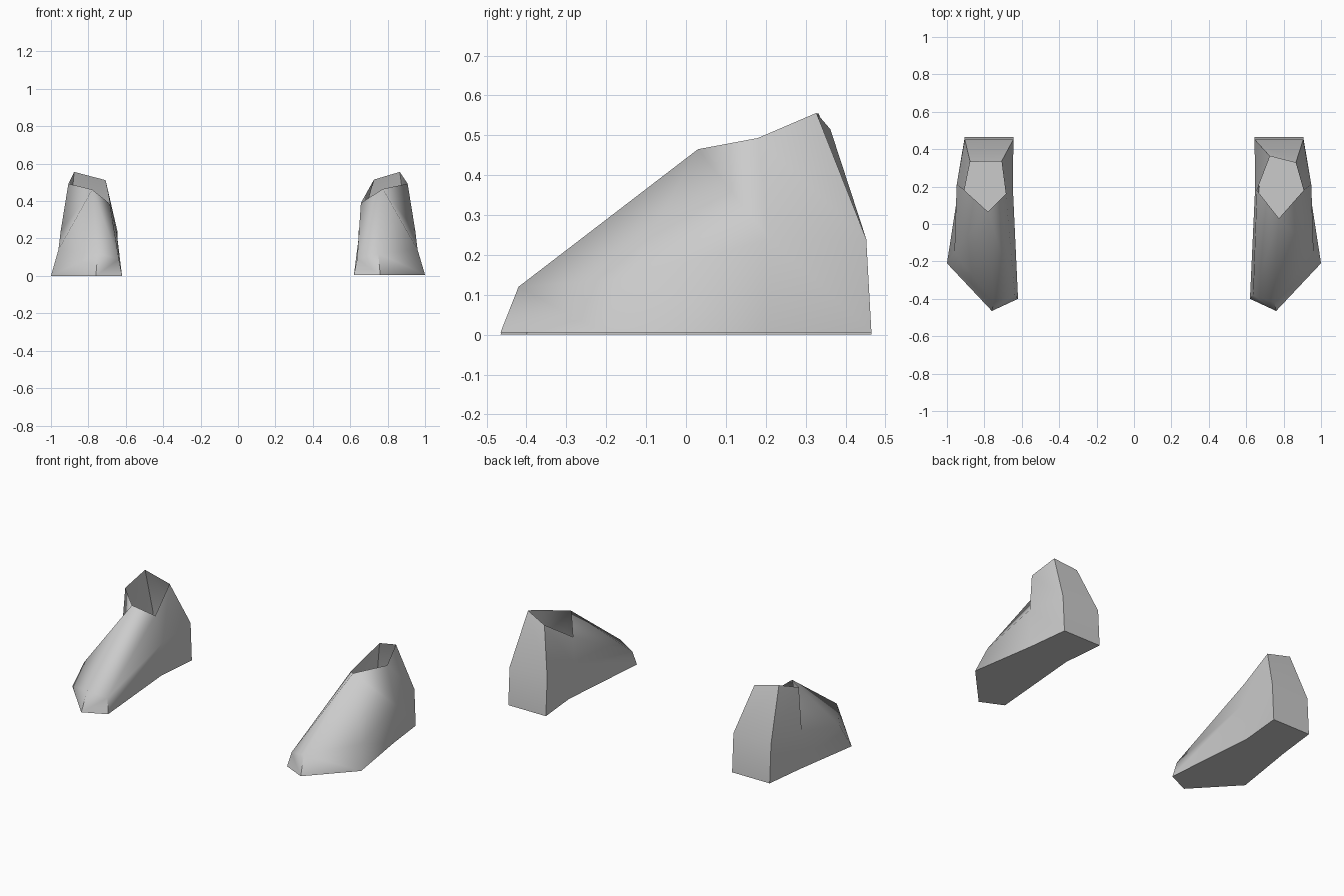
import bpy, bmesh, math

if "Cube" in bpy.data.objects:
    bpy.data.objects.remove(bpy.data.objects["Cube"])

grey = bpy.data.materials.new("plain grey")
grey.diffuse_color = (0.6, 0.6, 0.6, 1)
grey.use_nodes = True
grey.node_tree.nodes["Principled BSDF"].inputs["Base Color"].default_value = grey.diffuse_color

# Rings for a +x shoe, ordered: outer ball, toe tip, inner ball,
# inner waist, inner heel, outer heel, outer waist
SOLE = [(1.0, -.21, 0), (.76, -.465, 0), (.62, -.40, 0), (.67, .20, 0),
        (.645, .465, 0), (.905, .465, 0), (.935, .21, 0)]
MIDDLE = [(.96, -.15, .14), (.75, -.42, .12), (.637, -.38, .09), (.647, .18, .22),
          (.645, .452, .24), (.905, .452, .24), (.948, .21, .24)]
# Ankle rims, ordered: front, inner, inner back, outer back, outer
RIM_RIGHT = [(.775, .03, .465), (.657, .18, .39), (.727, .362, .515),
             (.865, .327, .556), (.907, .18, .493)]
RIM_LEFT = [(.78, .065, .462), (.685, .16, .385), (.708, .335, .512),
            (.876, .332, .556), (.907, .18, .493)]


def make_shoe(name, side, rim, lift):
    bm = bmesh.new()

    def ring(points):
        return [bm.verts.new((side * x, y, z)) for x, y, z in points]

    low = ring([(x, y, lift) for x, y, z in SOLE])
    mid = ring(MIDDLE)
    top = ring(rim)
    # Flat sole and lower wall
    sole = bm.faces.new(low)
    for i in range(7):
        j = (i + 1) % 7
        bm.faces.new((low[i], low[j], mid[j], mid[i]))
    # Upper wall, seven mid points gathered into the five rim points
    links = [0, 0, 0, 1, 2, 3, 4]
    for i in range(7):
        j = (i + 1) % 7
        a, b = top[links[i]], top[links[j]]
        bm.faces.new((mid[i], mid[j], a) if a is b else (mid[i], mid[j], b, a))
    bmesh.ops.recalc_face_normals(bm, faces=bm.faces)
    if sole.normal.z > 0:
        bmesh.ops.reverse_faces(bm, faces=bm.faces)
    mesh = bpy.data.meshes.new(name)
    bm.to_mesh(mesh)
    bm.free()
    mesh.materials.append(grey)
    shoe = bpy.data.objects.new(name, mesh)
    bpy.context.collection.objects.link(shoe)
    bpy.ops.object.select_all(action='DESELECT')
    shoe.select_set(True)
    bpy.context.view_layer.objects.active = shoe
    bpy.ops.object.shade_smooth_by_angle(angle=math.radians(60))


make_shoe("right_shoe", 1, RIM_RIGHT, .006)
make_shoe("left_shoe", -1, RIM_LEFT, 0)
